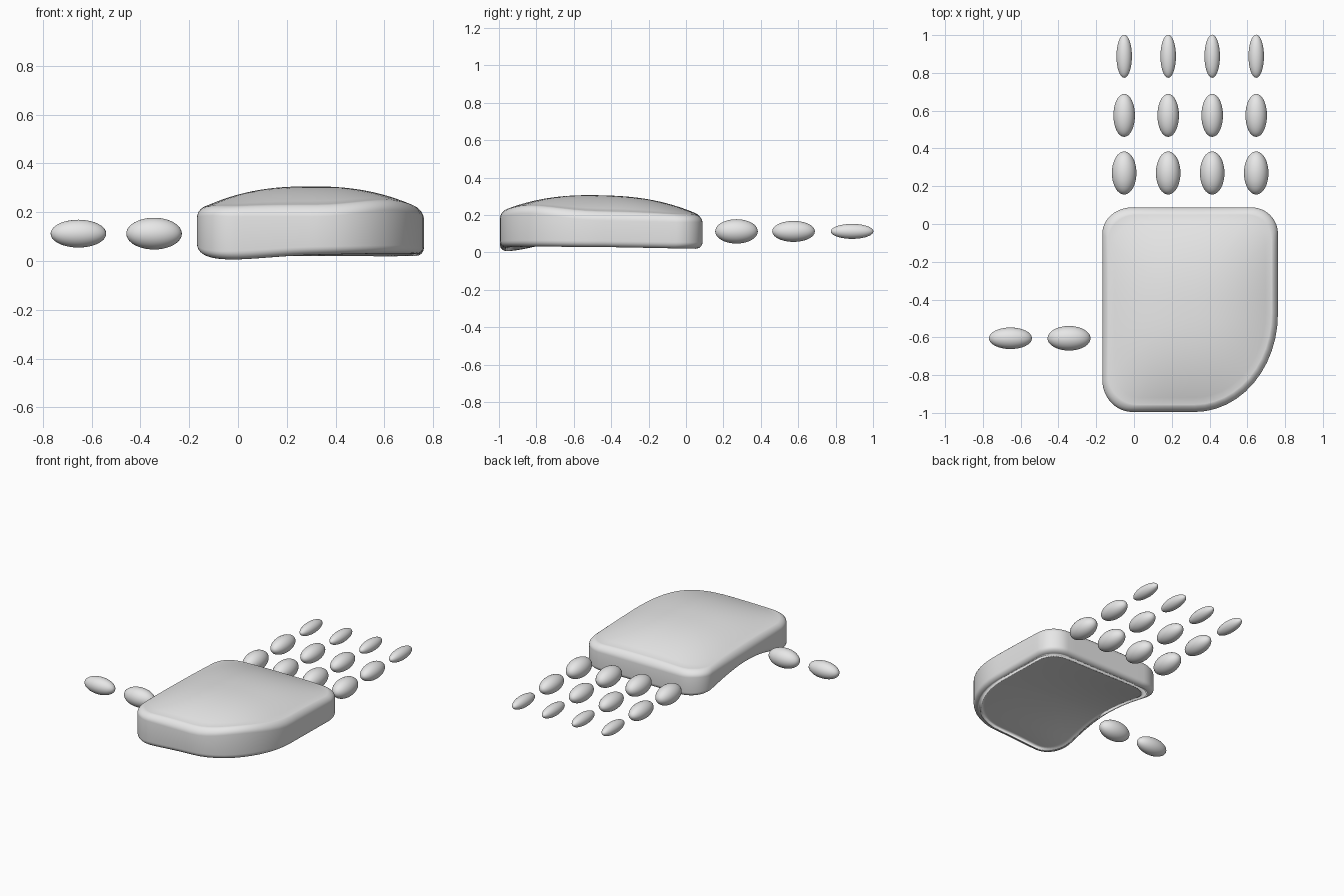
import bpy, bmesh
from math import sin, cos, pi, exp

cube = bpy.data.objects.get("Cube")
if cube:
    bpy.data.objects.remove(cube, do_unlink=True)

grey = bpy.data.materials.new("plain grey")
grey.use_nodes = True
colour = (0.8, 0.8, 0.8, 1)
grey.diffuse_color = colour
grey.node_tree.nodes["Principled BSDF"].inputs["Base Color"].default_value = colour


def make_object(name, bm):
    mesh = bpy.data.meshes.new(name)
    bm.to_mesh(mesh)
    bm.free()
    mesh.materials.append(grey)
    mesh.shade_smooth()
    obj = bpy.data.objects.new(name, mesh)
    bpy.context.collection.objects.link(obj)
    return obj


def bone(name, centre, radii):
    bm = bmesh.new()
    bmesh.ops.create_uvsphere(bm, u_segments=32, v_segments=20, radius=1)
    obj = make_object(name, bm)
    obj.location, obj.scale = centre, radii


# Palm: rounded outline, domed top and arched underside
X0, X1, Y0, Y1 = -0.168, 0.762, -0.995, 0.088
CX, CY = (X0 + X1) / 2, (Y0 + Y1) / 2
HX, HY = (X1 - X0) / 2, (Y1 - Y0) / 2


def outline():
    # corner signs, radii and start angle, anticlockwise
    corners = [(1, 1, 0.14, 0.14, 0), (-1, 1, 0.16, 0.14, 1),
               (-1, -1, 0.16, 0.17, 2), (1, -1, 0.44, 0.52, 3)]
    arcs = []
    for sx, sy, rx, ry, q in corners:
        ox, oy = CX + sx * (HX - rx), CY + sy * (HY - ry)
        arcs.append([(ox + rx * cos((q + i / 12) * pi / 2),
                      oy + ry * sin((q + i / 12) * pi / 2)) for i in range(13)])
    points = []
    for arc, following in zip(arcs, arcs[1:] + arcs[:1]):
        points += arc
        (ax, ay), (bx, by) = arc[-1], following[0]
        points += [(ax + (bx - ax) * i / 10, ay + (by - ay) * i / 10) for i in range(1, 10)]
    return points


def top_height(x, y):
    u, v = min(1, abs(x - CX) / HX), min(1, abs(y - CY) / HY)
    dome = (1 - u ** 2.4) * (1 - v ** 2.4)
    return 0.205 - 0.012 * (y - CY) / HY + 0.1 * dome


def bottom_height(x, y):
    u, v = (x - CX) / HX, (y - CY) / HY
    heel = exp(-((x + 0.05) / 0.25) ** 2 - ((y + 0.9) / 0.22) ** 2)
    arch = (1 - u) / 2 * max(0, 1 - v * v) ** 1.5
    return 0.026 - 0.025 * heel - 0.008 * max(0, v) + 0.07 * arch


bm = bmesh.new()
shape = outline()
R = 0.035
inner = [0.93 - 0.07 * i for i in range(13)]
# each ring: (scale, side, drop from that side's surface)
edge = [(1 - R * (1 - sin(a)) * 2, R * (1 - cos(a)))
        for a in [i * pi / 12 for i in range(7)]]
rings = [(s, "bottom", 0) for s in reversed(inner)]
rings += [(s, "bottom", d) for s, d in edge]
rings += [(s, "top", d) for s, d in reversed(edge)]
rings += [(s, "top", 0) for s in inner]
loops = []
for s, side, d in rings:
    loop = []
    for px, py in shape:
        x, y = CX + (px - CX) * s, CY + (py - CY) * s
        z = top_height(x, y) - d if side == "top" else bottom_height(x, y) + d
        loop.append(bm.verts.new((x, y, z)))
    loops.append(loop)
n = len(shape)
for low, high in zip(loops, loops[1:]):
    for i in range(n):
        j = (i + 1) % n
        bm.faces.new((low[i], low[j], high[j], high[i]))
for loop, height in ((loops[0], bottom_height), (loops[-1], top_height)):
    middle = bm.verts.new((CX, CY, height(CX, CY)))
    for i in range(n):
        bm.faces.new((loop[i], loop[(i + 1) % n], middle))
bmesh.ops.recalc_face_normals(bm, faces=bm.faces)
make_object("palm", bm)

# Finger bones: three rows, thinner towards the tips
rows = [("lower", 0.27, 0.065, 0.065), ("middle", 0.575, 0.057, 0.056), ("tip", 0.888, 0.041, 0.04)]
for finger, x in zip(("index", "long", "ring", "little"), (-0.052, 0.181, 0.414, 0.647)):
    for part, y, rx, rz in rows:
        bone(f"{finger}_finger_{part}", (x, y, 0.112), (rx, 0.114, rz))

# Thumb bones
bone("thumb_lower", (-0.344, -0.605, 0.112), (0.114, 0.065, 0.065))
bone("thumb_tip", (-0.654, -0.605, 0.112), (0.114, 0.057, 0.057))
